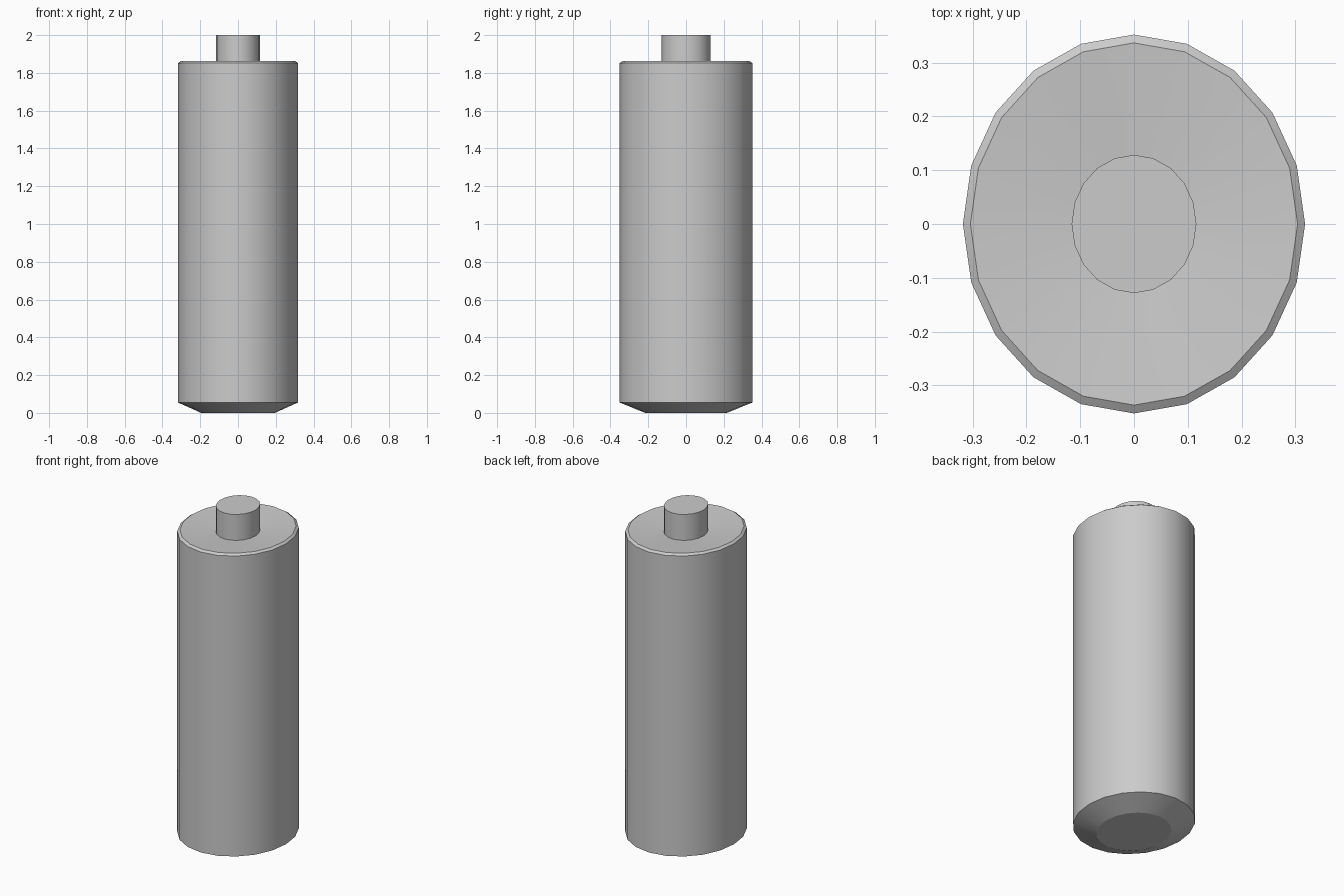
import bpy, bmesh
from math import sin, cos, tau, radians

if "Cube" in bpy.data.objects:
    bpy.data.objects.remove(bpy.data.objects["Cube"])

SIDES = 20
DEPTH_RATIO = 0.352 / 0.318   # cross-section is slightly longer in y


def lathe(name, profile):
    """Closed turned shape from (x radius, z) points, bottom to top."""
    bm = bmesh.new()
    rings = []
    for r, z in profile:
        rings.append([bm.verts.new((r * cos(tau * i / SIDES),
                                    r * DEPTH_RATIO * sin(tau * i / SIDES), z))
                      for i in range(SIDES)])
    for a, b in zip(rings, rings[1:]):
        for i in range(SIDES):
            j = (i + 1) % SIDES
            bm.faces.new((a[i], a[j], b[j], b[i]))
    bm.faces.new(rings[0][::-1])
    bm.faces.new(rings[-1])
    mesh = bpy.data.meshes.new(name)
    bm.to_mesh(mesh)
    bm.free()
    obj = bpy.data.objects.new(name, mesh)
    bpy.context.collection.objects.link(obj)
    bpy.ops.object.select_all(action='DESELECT')
    obj.select_set(True)
    bpy.context.view_layer.objects.active = obj
    bpy.ops.object.shade_smooth_by_angle(angle=radians(22))
    return obj


# Body and terminal in one turned shell: tapered base, wall,
# bevelled rim, slightly dished top, raised round terminal
lathe("battery_cell", [
    (0.195, 0.0), (0.318, 0.055), (0.318, 1.852), (0.304, 1.862),
    (0.116, 1.845), (0.116, 2.0),
])
